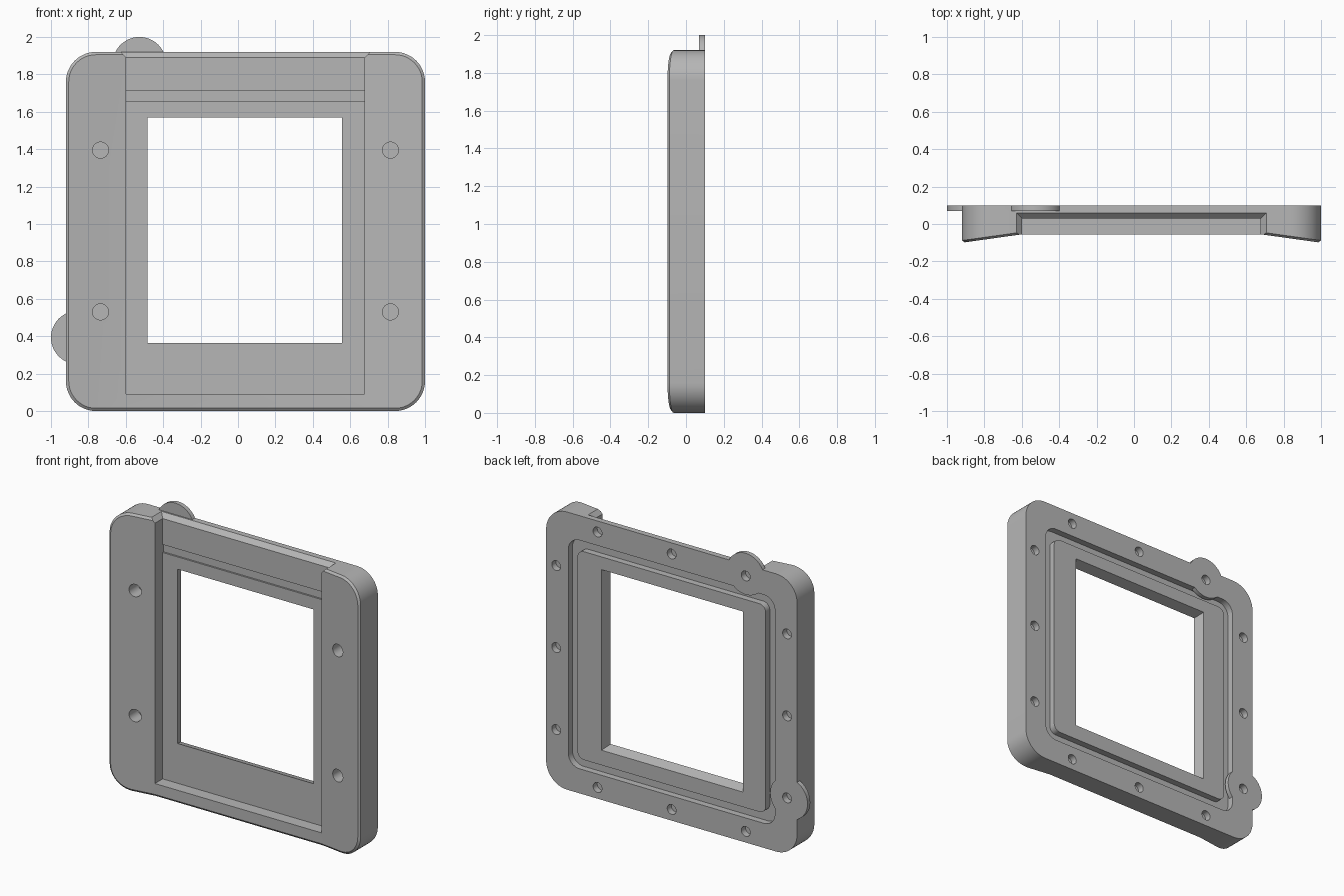
import bpy, bmesh, math

if "Cube" in bpy.data.objects:
    bpy.data.objects.remove(bpy.data.objects["Cube"], do_unlink=True)

CX, CZ, HALF = 0.04, 0.96, 0.96      # frame centre and half size
SLOT = 0.6375                        # half width of the front channel
BACK, FLOOR = 0.1, 0.03              # back plane and channel floor
SEAL = 0.055                         # bottom of the seal groove and screw holes

grey = bpy.data.materials.new("satin grey")
grey.use_nodes = True
grey.diffuse_color = (0.47, 0.47, 0.47, 1)
grey.node_tree.nodes["Principled BSDF"].inputs["Base Color"].default_value = grey.diffuse_color


def rounded(half, r, breaks=(), segs=12):
    """Rounded square outline in x, z, with optional extra points on top and bottom."""
    pts = []
    for i, (sx, sz) in enumerate([(1, 1), (-1, 1), (-1, -1), (1, -1)]):
        for k in range(segs + 1):
            a = math.pi / 2 * (i + k / segs)
            pts.append((CX + sx * (half - r) + r * math.cos(a),
                        CZ + sz * (half - r) + r * math.sin(a)))
        if i in (0, 2):
            pts += [(CX - sx * b, CZ + sz * half) for b in (-SLOT, SLOT)] if breaks and i == 0 else []
            pts += [(CX + b, CZ - half) for b in (-SLOT, SLOT)] if breaks and i == 2 else []
    if breaks:      # top points run from +x to -x
        j = segs + 1
        pts[j], pts[j + 1] = sorted(pts[j:j + 2], reverse=True)
    return pts


def circle(x, z, r, n=32):
    return [(x + r * math.cos(2 * math.pi * k / n), z + r * math.sin(2 * math.pi * k / n))
            for k in range(n)]


def rect(x0, x1, z0, z1):
    return [(x0, z0), (x1, z0), (x1, z1), (x0, z1)]


def loft(name, rings, caps=None):
    """Skin a list of 3D rings; caps lists index groups closing the last ring."""
    bm = bmesh.new()
    loops = [[bm.verts.new(p) for p in ring] for ring in rings]
    for a, b in zip(loops, loops[1:]):
        for i in range(len(a)):
            j = (i + 1) % len(a)
            bm.faces.new((a[i], a[j], b[j], b[i]))
    bm.faces.new(loops[0])
    for cap in caps or [range(len(loops[-1]))]:
        bm.faces.new([loops[-1][i] for i in cap])
    bmesh.ops.recalc_face_normals(bm, faces=bm.faces)
    mesh = bpy.data.meshes.new(name)
    bm.to_mesh(mesh)
    bm.free()
    mesh.materials.append(grey)
    ob = bpy.data.objects.new(name, mesh)
    bpy.context.collection.objects.link(ob)
    return ob


def prism(name, pts, y0, y1, pts1=None):
    return loft(name, [[(x, y0, z) for x, z in pts], [(x, y1, z) for x, z in pts1 or pts]])


def combine(target, tool, operation="DIFFERENCE"):
    mod = target.modifiers.new("combine", "BOOLEAN")
    mod.operation, mod.solver, mod.object = operation, "EXACT", tool
    bpy.context.view_layer.update()
    deps = bpy.context.evaluated_depsgraph_get()
    mesh = bpy.data.meshes.new_from_object(target.evaluated_get(deps))
    target.modifiers.clear()
    target.data = mesh
    bpy.data.objects.remove(tool, do_unlink=True)


def front_y(x):
    """Front surface: flat in the middle, swelling forward toward both sides."""
    return -0.055 - 0.14 * max(0, abs(x - CX) - SLOT)


# Frame body: rounded square with a chamfered, three-facet front
EDGE = 0.015
outer = rounded(HALF, 0.16, breaks=True)
inner = rounded(HALF - EDGE, 0.16 - EDGE, breaks=True)
ids = range(len(inner))
left, right, eps = CX - SLOT, CX + SLOT, 1e-5
caps = [[i for i in ids if inner[i][0] <= left + eps],
        [i for i in ids if left - eps <= inner[i][0] <= right + eps],
        [i for i in ids if inner[i][0] >= right - eps]]
frame = loft("frame", [[(x, BACK, z) for x, z in outer],
                       [(x, front_y(x) + 0.012, z) for x, z in outer],
                       [(x, front_y(x), z) for x, z in inner]], caps)

# Front channel, open at the top, with a shallow cross groove
combine(frame, prism("channel_cutter", rect(left, right, 0.09, 2.1), -0.2, FLOOR))
combine(frame, prism("cross_groove_cutter", rect(left, right, 1.655, 1.71), -0.01, FLOOR + 0.012))

# Flared lead-in at the mouth of the channel
mouth = []
for d in (-0.02, 0.06):
    w, y, z = SLOT + d, FLOOR + d, 1.89 + d
    mouth.append([(CX - w, -0.2, z), (CX + w, -0.2, z), (CX + w, y, z), (CX - w, y, z)])
combine(frame, loft("mouth_cutter", mouth))

# Seal groove on the back, around a raised centre panel
combine(frame, prism("seal_cutter", rounded(0.79, 0.085), SEAL, 0.2))
combine(frame, prism("centre_panel", rounded(0.72, 0.05), SEAL - 0.006, BACK), "UNION")

# Window, widening toward the back
rings = []
for y in (-0.01, 0.13):
    g = (y - FLOOR) * 0.31
    rings.append([(x, y, z) for x, z in rect(-0.485 - g, 0.555 + g, 0.365 - g, 1.57 + g)])
combine(frame, loft("window_cutter", rings))

# Round lugs behind the top and right edges
PITCH, REACH, LUG = 0.567, 0.883, 0.143
for x, z in [(CX - PITCH, 2 - LUG), (LUG - 1, CZ - PITCH)]:
    combine(frame, prism("lug", circle(x, z, LUG, 48), 0.07, BACK), "UNION")

# Twelve blind screw holes around the back
for step in (-PITCH, 0, PITCH):
    for side in (-REACH, REACH):
        for dx, dz in ((step, side), (side, step)):
            combine(frame, prism("screw_cutter", circle(CX + dx, CZ + dz, 0.034, 24), SEAL, 0.2))

# Four blind mounting holes in the front
for x in (CX - 0.775, CX + 0.775):
    for z in (0.53, 1.395):
        combine(frame, prism("mount_cutter", circle(x, z, 0.043), -0.2, 0.02))

bpy.ops.object.select_all(action="DESELECT")
frame.select_set(True)
bpy.context.view_layer.objects.active = frame
bpy.ops.object.shade_smooth_by_angle(angle=math.radians(25))
